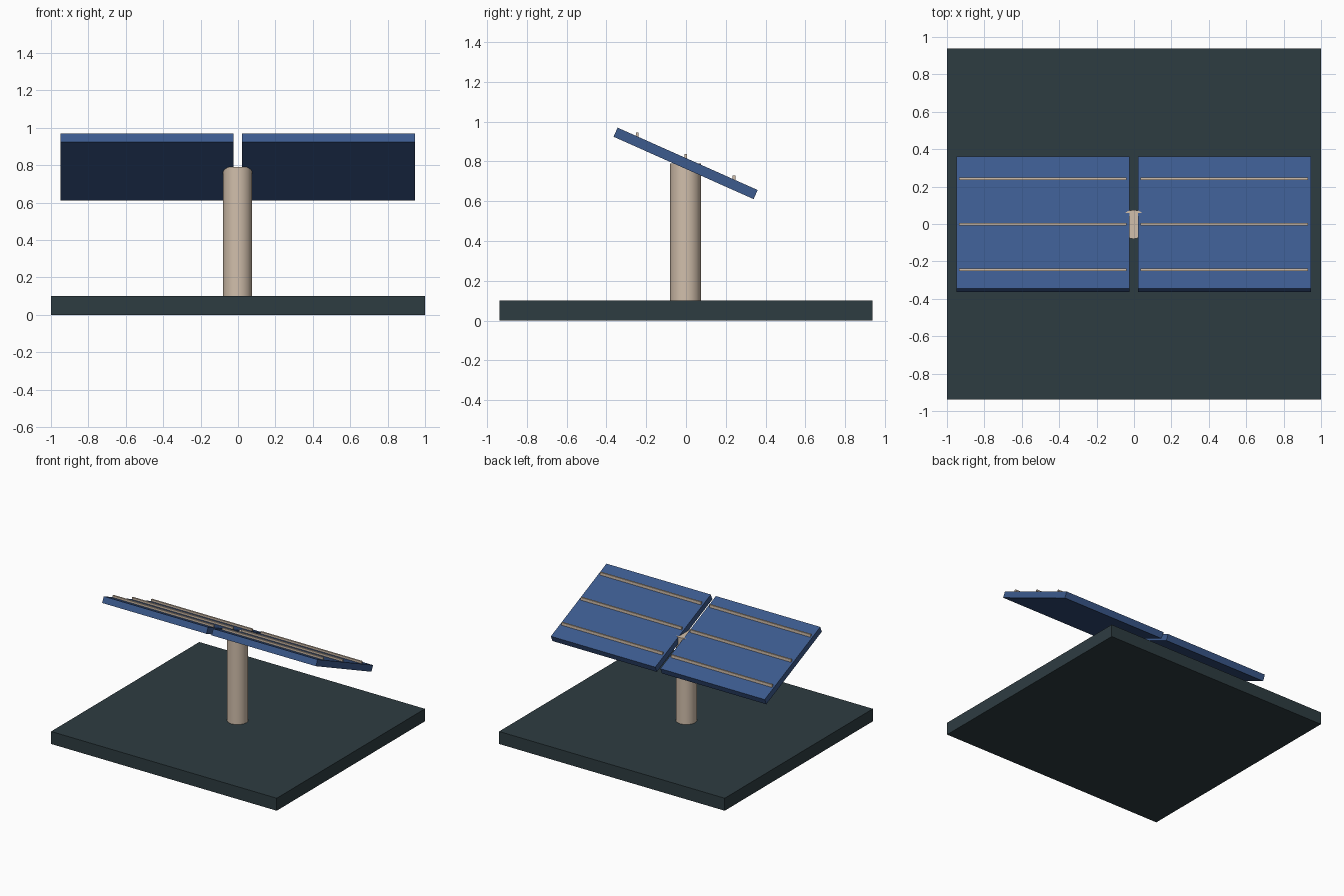
import bpy
import math

cube = bpy.data.objects.get("Cube")
if cube:
    bpy.data.objects.remove(cube, do_unlink=True)

TILT = math.radians(-24)
CENTRE_Y, CENTRE_Z = -0.002, 0.79
PANEL_THICK = 0.05


def make_material(name, rgb):
    mat = bpy.data.materials.new(name)
    mat.use_nodes = True
    colour = (*rgb, 1)
    mat.diffuse_color = colour
    bsdf = next(n for n in mat.node_tree.nodes if n.type == 'BSDF_PRINCIPLED')
    bsdf.inputs["Base Color"].default_value = colour
    return mat


def add_box(name, size, location, mat, tilt=0):
    bpy.ops.mesh.primitive_cube_add(size=1, location=location)
    obj = bpy.context.object
    obj.name = name
    obj.scale = size
    bpy.ops.object.transform_apply(location=False, rotation=False, scale=True)
    obj.rotation_euler.x = tilt
    obj.data.materials.append(mat)
    return obj


slate = make_material("dark slate", (0.027, 0.045, 0.053))
beige = make_material("warm beige", (0.64, 0.52, 0.41))
blue = make_material("panel blue", (0.045, 0.103, 0.27))

# Ground slab
add_box("base_slab", (2, 1.876, 0.1), (0, 0, 0.05), slate)

# Round support post
bpy.ops.mesh.primitive_cylinder_add(
    vertices=16, radius=0.078, depth=0.69,
    location=(-0.002, CENTRE_Y, 0.445))
post = bpy.context.object
post.name = "support_post"
post.data.materials.append(beige)
bpy.ops.object.shade_smooth_by_angle(angle=math.radians(40))

# Two tilted panels, each with three upright rails across its face
for side, x in (("left", 0.483), ("right", -0.487)):
    add_box(f"{side}_panel", (0.925, 0.77, PANEL_THICK),
            (x, CENTRE_Y, CENTRE_Z), blue, TILT)
    for label, offset in (("front", -0.243), ("middle", 0), ("back", 0.243)):
        surface = CENTRE_Z + offset * math.tan(TILT) + PANEL_THICK / 2 / math.cos(TILT)
        add_box(f"{side}_{label}_rail", (0.895, 0.013, 0.03),
                (x, CENTRE_Y + offset, surface + 0.004), beige)
